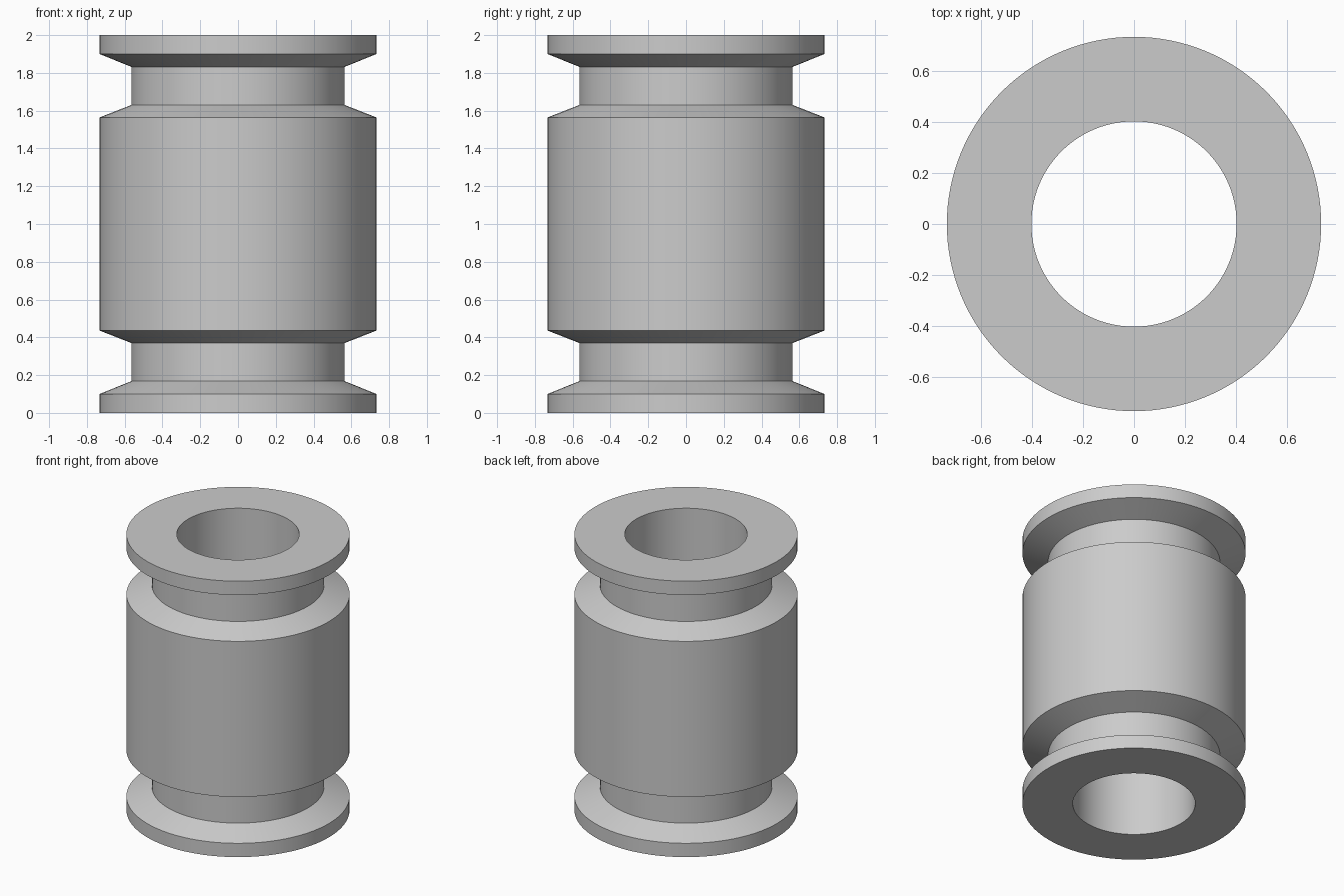
import bpy, bmesh
from math import cos, sin, tau, radians

cube = bpy.data.objects.get("Cube")
if cube:
    bpy.data.objects.remove(cube, do_unlink=True)

SEGMENTS = 128
HEIGHT = 2.0
R_OUT, R_GROOVE, R_BORE = 0.733, 0.565, 0.402

# Plain grey material
grey = bpy.data.materials.new("plain grey")
grey.use_nodes = True
colour = (0.6, 0.6, 0.6, 1)
grey.diffuse_color = colour
grey.node_tree.nodes["Principled BSDF"].inputs["Base Color"].default_value = colour


def lathe(name, profile):
    """Revolve a closed (radius, z) profile around the z axis."""
    bm = bmesh.new()
    rings = []
    for i in range(SEGMENTS):
        a = tau * i / SEGMENTS
        rings.append([bm.verts.new((r * cos(a), r * sin(a), z)) for r, z in profile])
    n = len(profile)
    for i, ring in enumerate(rings):
        after = rings[(i + 1) % SEGMENTS]
        for j in range(n):
            k = (j + 1) % n
            bm.faces.new((ring[j], after[j], after[k], ring[k]))
    bmesh.ops.recalc_face_normals(bm, faces=bm.faces)
    mesh = bpy.data.meshes.new(name)
    bm.to_mesh(mesh)
    bm.free()
    mesh.materials.append(grey)
    obj = bpy.data.objects.new(name, mesh)
    bpy.context.collection.objects.link(obj)
    bpy.ops.object.select_all(action='DESELECT')
    obj.select_set(True)
    bpy.context.view_layer.objects.active = obj
    bpy.ops.object.shade_smooth_by_angle(angle=radians(15))
    return obj


# Lower half: bore edge, flange, bevelled groove, start of the barrel
lower = [(R_BORE, 0), (R_OUT, 0), (R_OUT, 0.1), (R_GROOVE, 0.168),
         (R_GROOVE, 0.37), (R_OUT, 0.436)]
# Upper half mirrors the lower one
upper = [(r, HEIGHT - z) for r, z in reversed(lower)]

lathe("grooved_sleeve", lower + upper)
